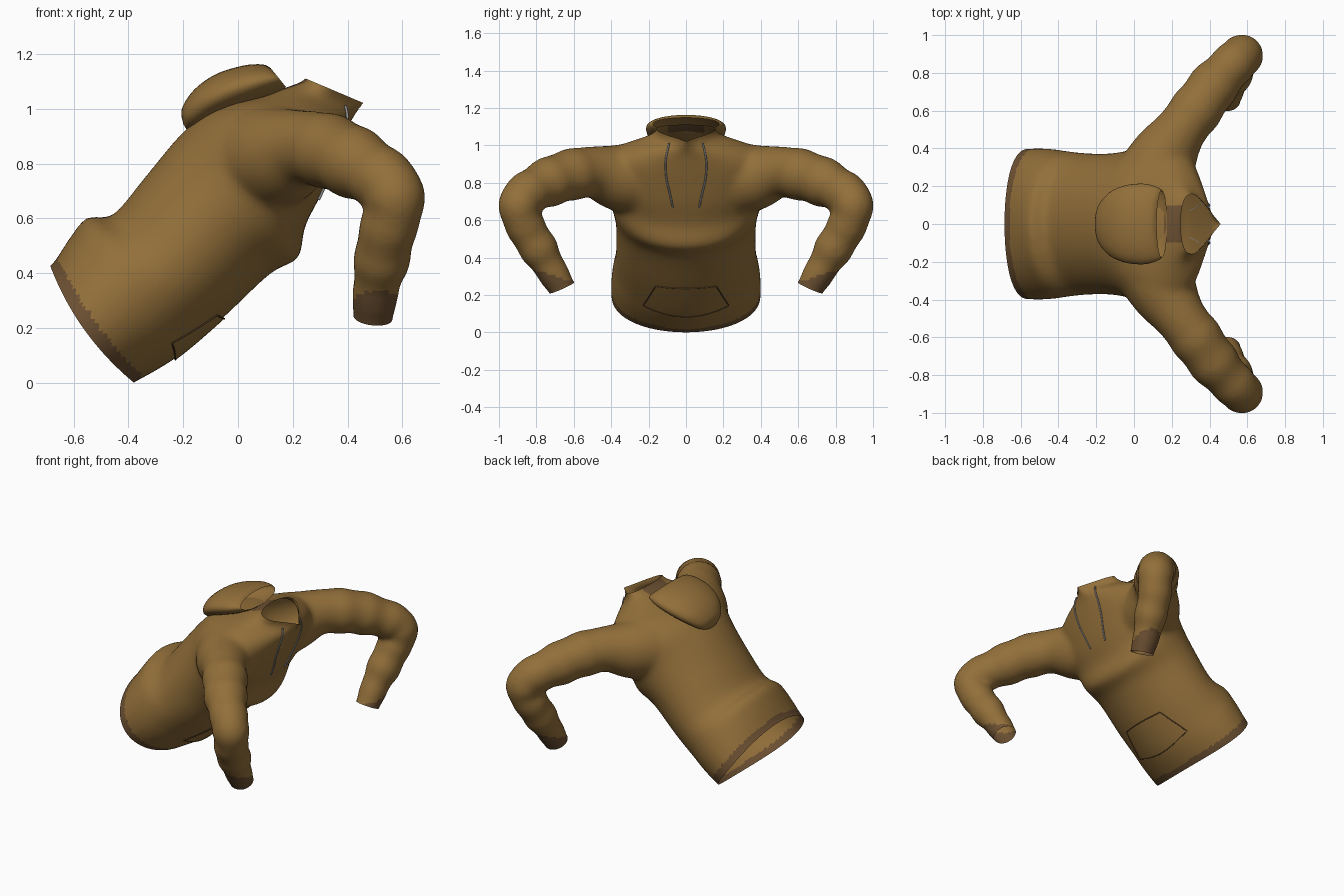
import bpy, bmesh, math
from mathutils import Vector
from mathutils.bvhtree import BVHTree

cube = bpy.data.objects.get("Cube")
if cube:
    bpy.data.objects.remove(cube, do_unlink=True)


def material(name, rgb):
    m = bpy.data.materials.new(name)
    m.use_nodes = True
    m.diffuse_color = (*rgb, 1)
    bsdf = m.node_tree.nodes["Principled BSDF"]
    bsdf.inputs["Base Color"].default_value = (*rgb, 1)
    bsdf.inputs["Roughness"].default_value = 0.8
    return m


BROWN = material("tan_brown", (0.29, 0.16, 0.042))
RIB = material("dark_rib_brown", (0.15, 0.08, 0.032))
GREY = material("cord_grey", (0.3, 0.3, 0.3))


def spline(rows, steps=4):
    """Catmull-Rom through rows of numbers."""
    out = []
    for i in range(len(rows) - 1):
        a, b, c, d = (rows[max(i - 1, 0)], rows[i], rows[i + 1],
                      rows[min(i + 2, len(rows) - 1)])
        for s in range(steps):
            t = s / steps
            out.append([0.5 * (2 * q + (r - p) * t + (2 * p - 5 * q + 4 * r - u) * t * t
                               + (3 * q - p - 3 * r + u) * t ** 3)
                        for p, q, r, u in zip(a, b, c, d)])
    return out + [list(rows[-1])]


def loft(bm, rings, cap_start=True, cap_end=True):
    loops = [[bm.verts.new(p) for p in ring] for ring in rings]
    n = len(loops[0])
    for a, b in zip(loops, loops[1:]):
        for i in range(n):
            j = (i + 1) % n
            bm.faces.new((a[i], a[j], b[j], b[i]))
    if cap_start:
        bm.faces.new(loops[0][::-1])
    if cap_end:
        bm.faces.new(loops[-1])


def slanted_ring(row, n=40):
    """Ring from a back point, a front point (x, z), half width and front pinch."""
    bx, bz, fx, fz, w, pinch = row
    pts = []
    for i in range(n):
        c, s = math.cos(math.tau * i / n), math.sin(math.tau * i / n)
        pts.append(Vector(((bx + fx) / 2 + c * (fx - bx) / 2,
                           w * s * (1 - pinch * (0.23 + 0.75 * c)),
                           (bz + fz) / 2 + c * (fz - bz) / 2)))
    return pts


def make_object(name, bm, mats):
    me = bpy.data.meshes.new(name)
    bm.to_mesh(me)
    bm.free()
    ob = bpy.data.objects.new(name, me)
    bpy.context.collection.objects.link(ob)
    for m in mats:
        me.materials.append(m)
    for p in me.polygons:
        p.use_smooth = True
    return ob


# torso: back x, back z, front x, front z, half width, pinch, from hem to neck
TORSO = [
    (-0.74, 0.395, -0.44, -0.035, 0.395, 0), (-0.68, 0.43, -0.38, 0.0, 0.40, 0),
    (-0.62, 0.52, -0.29, 0.05, 0.40, 0), (-0.55, 0.605, -0.2, 0.11, 0.388, 0),
    (-0.46, 0.61, -0.05, 0.24, 0.375, 0), (-0.34, 0.75, 0.12, 0.40, 0.375, 0),
    (-0.22, 0.895, 0.22, 0.455, 0.395, 0), (-0.12, 0.985, 0.245, 0.57, 0.43, 0),
    (-0.03, 1.025, 0.305, 0.69, 0.46, 0), (0.03, 1.035, 0.37, 0.85, 0.44, 0),
    (0.1, 1.05, 0.41, 0.95, 0.32, 0.2), (0.18, 1.08, 0.44, 0.99, 0.2, 0.7),
    (0.25, 1.11, 0.465, 1.02, 0.165, 1), (0.29, 1.19, 0.5, 1.09, 0.155, 1)]

# sleeve: centre and radius, from shoulder to cuff
SLEEVE = [
    (0.08, 0.2, 0.81, 0.21), (0.165, 0.37, 0.83, 0.178), (0.25, 0.5, 0.857, 0.138),
    (0.34, 0.62, 0.842, 0.137), (0.42, 0.73, 0.805, 0.132), (0.5, 0.82, 0.76, 0.118),
    (0.56, 0.882, 0.71, 0.115), (0.572, 0.888, 0.64, 0.108), (0.545, 0.85, 0.55, 0.104),
    (0.525, 0.79, 0.45, 0.103), (0.505, 0.73, 0.35, 0.086), (0.493, 0.665, 0.24, 0.076),
    (0.486, 0.63, 0.175, 0.074)]

bm = bmesh.new()
loft(bm, [slanted_ring(r) for r in spline(TORSO)])
path = spline(SLEEVE)
mean_dir = Vector((0.3, 0.5, -0.8))
for side in (1, -1):
    rings = []
    for k, (x, y, z, r) in enumerate(path):
        lo, hi = path[max(k - 1, 0)], path[min(k + 1, len(path) - 1)]
        turn = mean_dir.rotation_difference(Vector(hi[:3]) - Vector(lo[:3]))
        q = turn @ mean_dir.to_track_quat('Z', 'Y')
        r *= 1 + 0.035 * math.sin(k * 1.25) * (k > 9)   # cloth folds
        ring = [Vector((x, y, z)) + q @ Vector((r * math.cos(a), r * math.sin(a), 0))
                for a in (math.tau * i / 28 for i in range(28))]
        rings.append([Vector((p.x, p.y * side, p.z)) for p in ring])
    loft(bm, rings)
bmesh.ops.recalc_face_normals(bm, faces=bm.faces)
body = make_object("jacket_body", bm, [BROWN, RIB])

# fuse torso and sleeves into one soft cloth surface
mod = body.modifiers.new("fuse", 'REMESH')
mod.mode = 'VOXEL'
mod.voxel_size = 0.015
mod = body.modifiers.new("soften", 'SMOOTH')
mod.factor = 0.5
mod.iterations = 14
graph = bpy.context.evaluated_depsgraph_get()
bm = bmesh.new()
bm.from_object(body, graph)
body.modifiers.clear()


def open_end(point, normal, near=lambda c: True):
    faces = [f for f in bm.faces if near(f.calc_center_median())]
    geom = set(faces)
    for f in faces:
        geom.update(f.verts)
        geom.update(f.edges)
    bmesh.ops.bisect_plane(bm, geom=list(geom), plane_co=point, plane_no=normal,
                           clear_outer=True)


# open the hem, neck and cuffs
HEM, HEM_DIR = Vector((-0.532, 0, 0.212)), Vector((-0.81, 0, -0.58))
open_end(HEM, HEM_DIR)
open_end(Vector((0.355, 0, 1.065)), Vector((0.39, 0, 0.92)))
for side in (1, -1):
    open_end(Vector((0.493, 0.665 * side, 0.238)), Vector((-0.1, -0.4 * side, -0.9)),
             lambda c: c.y * side > 0.5 and c.z < 0.4)

# ribbed hem, cuffs and back of the neck
for f in bm.faces:
    c = f.calc_center_median()
    hem = (c - HEM).dot(HEM_DIR) > -0.04
    cuff = abs(c.y) > 0.55 and c.z - 0.3 * (abs(c.y) - 0.67) < 0.29
    neck = 0.16 < c.x < 0.28 and abs(c.y) < 0.1 and c.z > 1.05
    f.material_index = int(hem or cuff or neck)
    f.smooth = True

# the hem hangs a little lower at the sides
for v in bm.verts:
    drop = min(max(1 + (v.co - HEM).dot(HEM_DIR) / 0.15, 0), 1)
    v.co += HEM_DIR * 0.035 * drop * (v.co.y / 0.4) ** 2
tree = BVHTree.FromBMesh(bm)
bm.to_mesh(body.data)
bm.free()


def on_front(y, z, lift):
    """Point on the front of the body, lifted off the cloth."""
    hit, normal, _, _ = tree.ray_cast(Vector((2, y, z)), Vector((-1, 0, 0)))
    if hit is None:
        return Vector((0.4, y, z))
    if normal.x < 0:
        normal = -normal
    return hit + normal * lift


def cord(name, pts, radius, mat, closed=False):
    cu = bpy.data.curves.new(name, 'CURVE')
    cu.dimensions = '3D'
    cu.bevel_depth = radius
    cu.bevel_resolution = 1
    cu.use_fill_caps = True
    sp = cu.splines.new('POLY')
    sp.points.add(len(pts) - 1)
    for p, co in zip(sp.points, pts):
        p.co = (*co, 1)
    sp.use_cyclic_u = closed
    cu.materials.append(mat)
    bpy.context.collection.objects.link(bpy.data.objects.new(name, cu))


# hood hanging at the back, open to the front
HOOD = [
    (-0.2, 0.945, -0.188, 0.925, 0.04, 0), (-0.205, 1.0, -0.15, 0.93, 0.108, 0),
    (-0.16, 1.07, -0.08, 0.965, 0.172, 0), (-0.08, 1.127, 0.0, 0.995, 0.206, 0),
    (0.02, 1.158, 0.09, 1.03, 0.213, 0), (0.09, 1.162, 0.15, 1.06, 0.196, 0),
    (0.12, 1.148, 0.175, 1.08, 0.178, 0)]
bm = bmesh.new()
loft(bm, [slanted_ring(r) for r in spline(HOOD)], cap_end=False)
bmesh.ops.recalc_face_normals(bm, faces=bm.faces)
make_object("hood", bm, [BROWN])

# front pocket, a thin patch that follows the belly
bm = bmesh.new()
COLS, ROWS = 24, 10
grid = []
for j in range(ROWS + 1):
    t = j / ROWS
    row = []
    for i in range(COLS + 1):
        u = 2 * i / COLS - 1
        top = 0.238 + 0.012 * u * u
        bottom = 0.088 + 0.06 * u * u
        y = u * (0.225 + (0.16 - 0.225) * t)
        row.append(bm.verts.new(on_front(y, bottom + (top - bottom) * t, 0.006)))
    grid.append(row)
for a, b in zip(grid, grid[1:]):
    for i in range(COLS):
        bm.faces.new((a[i], a[i + 1], b[i + 1], b[i]))
rim = (grid[0] + [r[-1] for r in grid[1:-1]] + grid[-1][::-1]
       + [r[0] for r in grid[-2:0:-1]])
cord("pocket_seam", [v.co.copy() for v in rim], 0.003, RIB, closed=True)
make_object("front_pocket", bm, [BROWN])

# drawstrings down the chest
for name, side in (("left_drawstring", 1), ("right_drawstring", -1)):
    line = spline([(0.088, 1.01), (0.108, 0.92), (0.105, 0.83), (0.085, 0.74), (0.07, 0.67)])
    cord(name, [on_front(y * side, z, 0.004) for y, z in line], 0.005, GREY)
